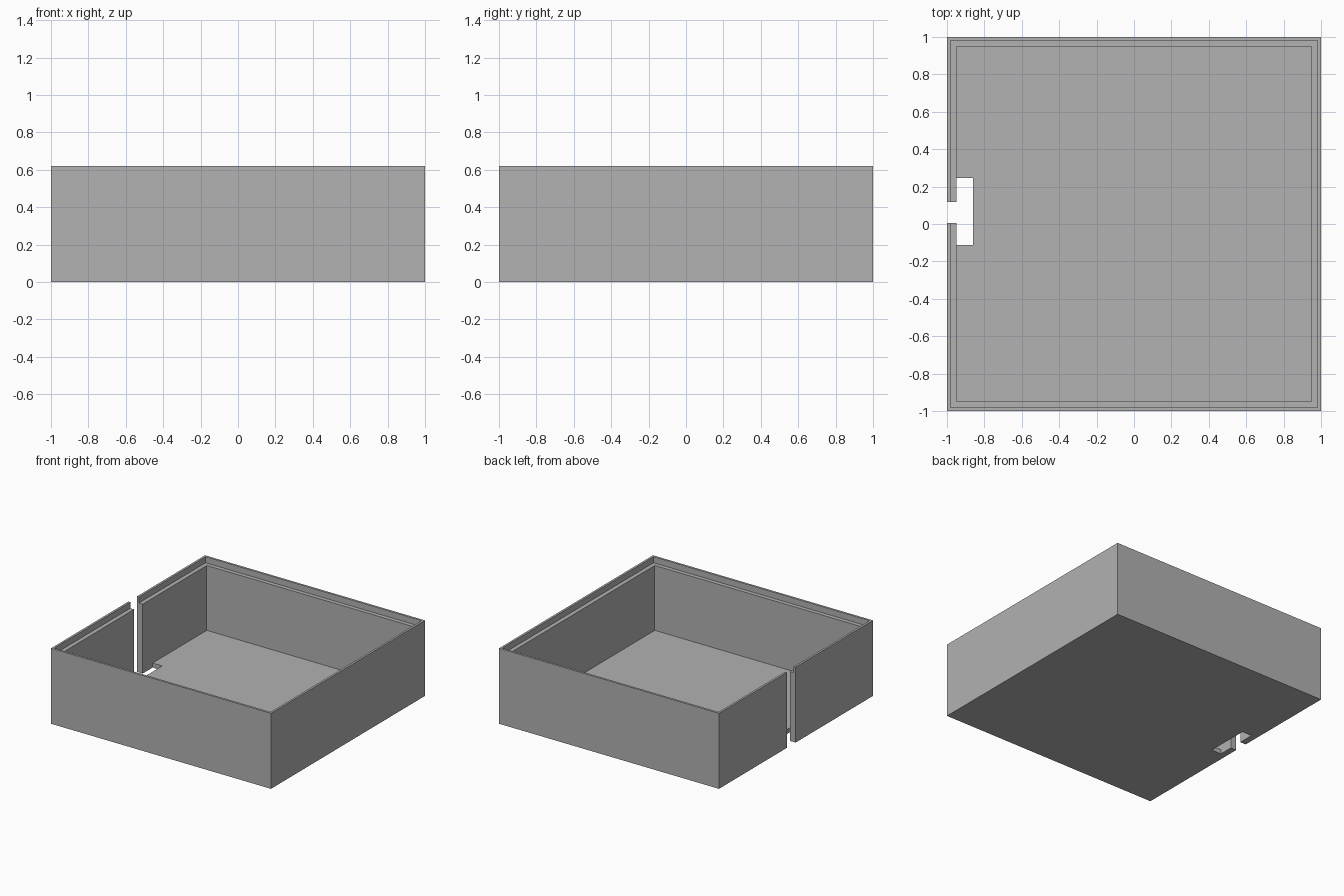
import bpy
import bmesh
from mathutils import Vector

HEIGHT, FLOOR, LEDGE = 0.62, 0.037, 0.57   # levels
INNER, LIP = 0.948, 0.982                  # half widths of cavity and rebate

cube = bpy.data.objects.get("Cube")
if cube:
    bpy.data.objects.remove(cube, do_unlink=True)

grey = bpy.data.materials.new("plain grey")
grey.use_nodes = True
grey.diffuse_color = (0.445, 0.445, 0.445, 1)
grey.node_tree.nodes["Principled BSDF"].inputs["Base Color"].default_value = grey.diffuse_color


def box(name, low, high):
    """Axis-aligned box between two corners."""
    low, high = Vector(low), Vector(high)
    bm = bmesh.new()
    bmesh.ops.create_cube(bm, size=1)
    for v in bm.verts:
        v.co = (low + high) / 2 + v.co * (high - low)
    mesh = bpy.data.meshes.new(name)
    bm.to_mesh(mesh)
    bm.free()
    mesh.materials.append(grey)
    obj = bpy.data.objects.new(name, mesh)
    bpy.context.collection.objects.link(obj)
    return obj


def cut(target, cutter):
    """Subtract the cutter for good, then drop it."""
    cutter.hide_render = True
    mod = target.modifiers.new(cutter.name, 'BOOLEAN')
    mod.operation = 'DIFFERENCE'
    mod.solver = 'EXACT'
    mod.object = cutter
    bpy.context.view_layer.objects.active = target
    bpy.ops.object.modifier_apply(modifier=mod.name)
    bpy.data.objects.remove(cutter, do_unlink=True)


# Open tray: solid block with cavity and stepped rim
tray = box("open_tray", (-1, -1, 0), (1, 1, HEIGHT))
cut(tray, box("cavity_cutter", (-INNER, -INNER, FLOOR), (INNER, INNER, 1)))
cut(tray, box("rim_cutter", (-LIP, -LIP, LEDGE), (LIP, LIP, 1)))

# Full-height slot in the right wall and the wider opening in the floor behind it
cut(tray, box("wall_slot_cutter", (-1.1, 0.005, -0.1), (-0.9, 0.117, 1)))
cut(tray, box("floor_opening_cutter", (-INNER, -0.112, -0.1), (-0.86, 0.245, 0.2)))
